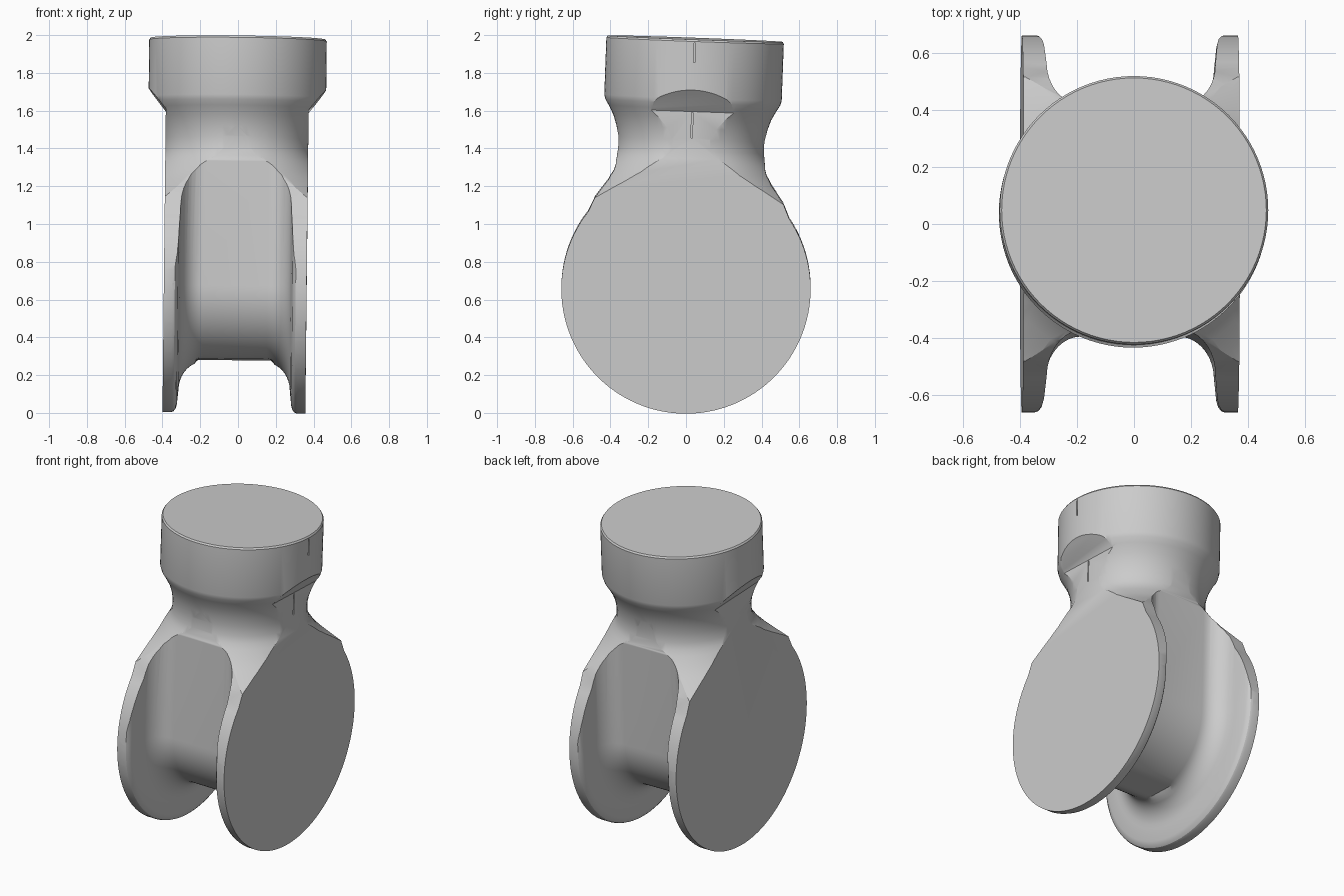
import bpy, bmesh, math
from mathutils import Matrix

if "Cube" in bpy.data.objects:
    bpy.data.objects.remove(bpy.data.objects["Cube"])

# Local frame: origin at the disc centre; the whole part leans slightly
TILT = (Matrix.Translation((-0.0145, 0, 0.66))
        @ Matrix.Rotation(math.radians(-2.1), 4, 'X')
        @ Matrix.Rotation(math.radians(0.63), 4, 'Y'))


def finish(name, bm):
    bmesh.ops.recalc_face_normals(bm, faces=bm.faces)
    me = bpy.data.meshes.new(name)
    bm.to_mesh(me)
    bm.free()
    ob = bpy.data.objects.new(name, me)
    bpy.context.collection.objects.link(ob)
    return ob


def loft(name, rings):
    """Closed solid through rings of equal point count, with end caps."""
    bm = bmesh.new()
    vs = [[bm.verts.new(p) for p in r] for r in rings]
    n = len(vs[0])
    for a, b in zip(vs, vs[1:]):
        for i in range(n):
            j = (i + 1) % n
            bm.faces.new((a[i], a[j], b[j], b[i]))
    bm.faces.new(vs[0])
    bm.faces.new(vs[-1][::-1])
    return finish(name, bm)


def combine(ob, other, op):
    mod = ob.modifiers.new(op, 'BOOLEAN')
    mod.operation = op
    mod.solver = 'EXACT'
    mod.object = other
    bpy.context.view_layer.objects.active = ob
    bpy.ops.object.modifier_apply(modifier=mod.name)
    bpy.data.objects.remove(other, do_unlink=True)


def mirrored(half):
    return half + [(-a, b) for a, b in reversed(half)]


# Round cap, neck and flared skirt, turned about the upright axis
turned = [(0.463, 1.322), (0.47, 1.312), (0.47, 1.01), (0.463, 0.985),
          (0.445, 0.955), (0.418, 0.905), (0.40, 0.85), (0.39, 0.79),
          (0.392, 0.73), (0.405, 0.69), (0.425, 0.66), (0.46, 0.61),
          (0.51, 0.56), (0.57, 0.51), (0.62, 0.47), (0.80, 0.36), (0.85, -0.8)]
N = 96
body = loft("pivot_body", [[(r * math.cos(2 * math.pi * i / N),
                             r * math.sin(2 * math.pi * i / N), z)
                            for i in range(N)] for r, z in turned])

# Side outline: round disc running into the waisted neck
arc = [(0.66 * math.cos(math.radians(t)), 0.66 * math.sin(math.radians(t)))
       for t in range(-87, 37, 3)]
neck = [(0.497, 0.47), (0.462, 0.52), (0.43, 0.565), (0.407, 0.615),
        (0.393, 0.67), (0.386, 0.73), (0.386, 0.79), (0.40, 0.85),
        (0.6, 0.95), (0.6, 1.5)]
outline = mirrored(arc + neck) + [(0, -0.66)]
combine(body, loft("side_outline", [[(x, y, z) for y, z in outline]
                                    for x in (-0.7, 0.7)]), 'INTERSECT')

# Flat cheeks with a sloped ledge under the cap
cheek = mirrored([(0.378, -0.9), (0.378, 0.94), (0.478, 1.065),
                  (0.65, 1.15), (0.65, 1.6)])
combine(body, loft("cheek_outline", [[(x, y, z) for x, z in cheek]
                                     for y in (-1, 1)]), 'INTERSECT')

# U-shaped groove with rounded corners, swept under the hub
fillet = [(0.17 + 0.125 * math.sin(math.radians(a)),
           0.394 + 0.15 * (1 - math.cos(math.radians(a))))
          for a in range(0, 91, 10)]
lip = [(0.303, 0.62), (0.309, 0.641), (0.32, 0.655), (0.338, 0.662), (0.338, 0.9)]
section = mirrored(fillet + lip)


def station(t):
    ring = []
    for x, d in section:
        y, z = d * math.cos(t), d * math.sin(t)
        if d < 0.4:
            z = max(z, -0.378)          # small flat under the hub
        ring.append((x, y, z))
    return ring


rings = [[(x, -d, 0.80) for x, d in section]]
rings += [station(math.pi + math.pi * i / 48) for i in range(49)]
rings += [[(x, d, 0.80) for x, d in section]]
combine(body, loft("groove", rings), 'DIFFERENCE')

# Fine slits on the right side of the cap and neck
for x0, z0, z1 in ((0.458, 1.2, 1.305), (0.366, 0.80, 0.935)):
    slit = [[(x, y, z) for x, y in ((x0, -0.004), (x0 + 0.03, -0.004),
                                    (x0 + 0.03, 0.004), (x0, 0.004))]
            for z in (z0, z1)]
    combine(body, loft("slit", slit), 'DIFFERENCE')

# Lean, colour and shading
body.data.transform(TILT)
grey = bpy.data.materials.new("plain grey")
grey.diffuse_color = (0.6, 0.6, 0.6, 1)
grey.use_nodes = True
grey.node_tree.nodes["Principled BSDF"].inputs["Base Color"].default_value = grey.diffuse_color
body.data.materials.clear()
body.data.materials.append(grey)
bpy.ops.object.select_all(action='DESELECT')
body.select_set(True)
bpy.context.view_layer.objects.active = body
bpy.ops.object.shade_smooth_by_angle(angle=math.radians(28))
